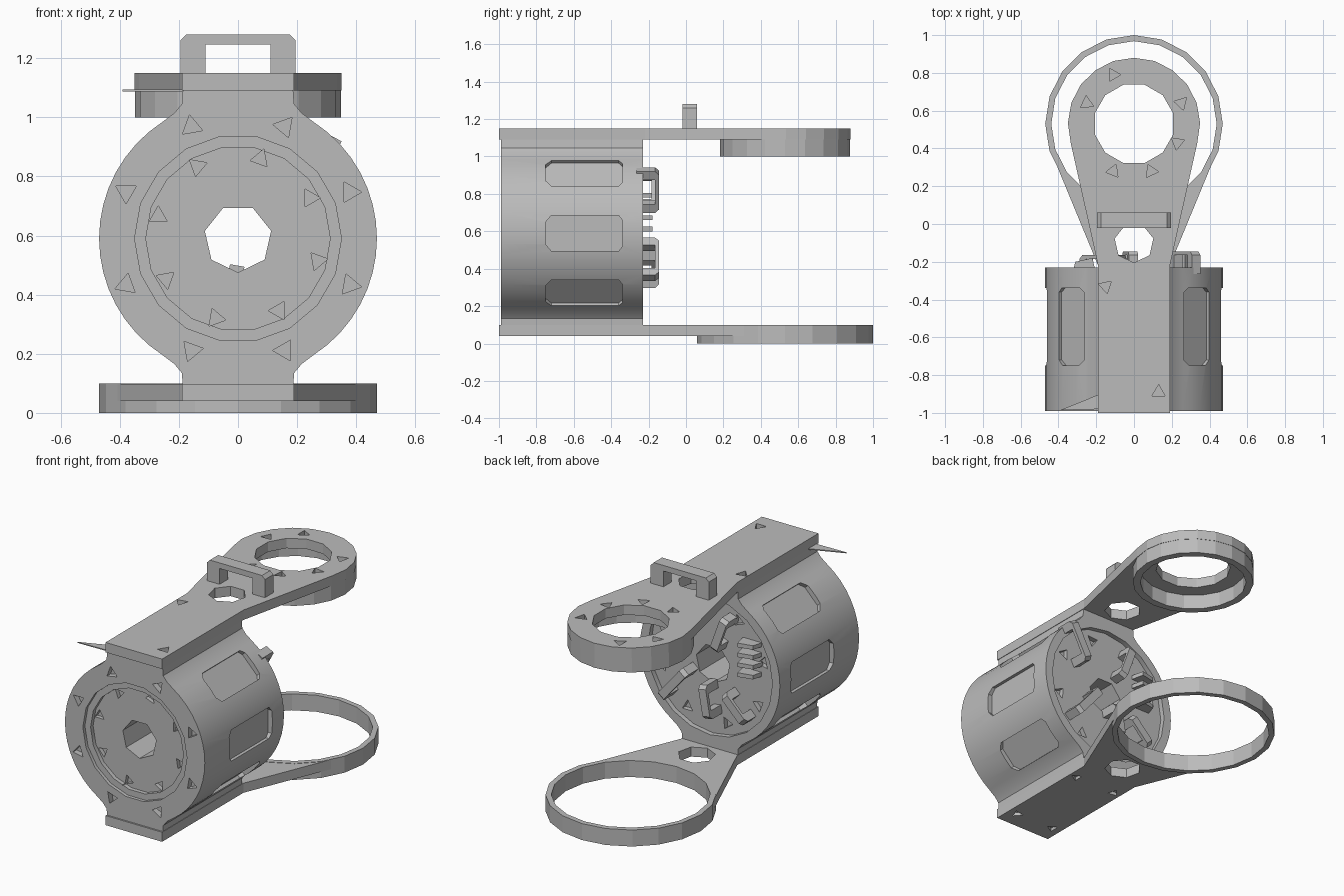
import bpy, bmesh, math
from mathutils import Matrix, Vector

if "Cube" in bpy.data.objects:
    bpy.data.objects.remove(bpy.data.objects["Cube"])

grey = bpy.data.materials.new("plain_grey")
grey.use_nodes = True
grey.diffuse_color = (0.5, 0.5, 0.5, 1)
grey.node_tree.nodes["Principled BSDF"].inputs["Base Color"].default_value = (0.5, 0.5, 0.5, 1)

CZ = 0.59          # height of the housing axis
RY = 0.53          # centre of both arm rings


def arc(r, a0, a1, n, cx=0, cy=0):
    """Points along an arc, angles in degrees."""
    angles = [math.radians(a0 + (a1 - a0) * i / (n - 1)) for i in range(n)]
    return [(cx + r * math.cos(a), cy + r * math.sin(a)) for a in angles]


def ngon(r, n, cx=0, cy=0, turn=0):
    return arc(r, turn, turn + 360, n + 1, cx, cy)[:-1]


def prism(name, pts, axis, lo, hi, matrix=None):
    """Extrude an outline along one axis."""
    place = {"x": lambda a, b, h: (h, a, b),
             "y": lambda a, b, h: (a, h, b),
             "z": lambda a, b, h: (a, b, h)}[axis]
    bm = bmesh.new()
    low = [bm.verts.new(place(a, b, lo)) for a, b in pts]
    high = [bm.verts.new(place(a, b, hi)) for a, b in pts]
    bm.faces.new(low)
    bm.faces.new(high)
    for i in range(len(pts)):
        j = (i + 1) % len(pts)
        bm.faces.new((low[i], low[j], high[j], high[i]))
    bmesh.ops.recalc_face_normals(bm, faces=bm.faces)
    if matrix:
        bm.transform(matrix)
    me = bpy.data.meshes.new(name)
    bm.to_mesh(me)
    bm.free()
    me.materials.append(grey)
    ob = bpy.data.objects.new(name, me)
    bpy.context.collection.objects.link(ob)
    return ob


def activate(ob):
    bpy.ops.object.select_all(action="DESELECT")
    ob.select_set(True)
    bpy.context.view_layer.objects.active = ob


def cut(ob, *args):
    """Subtract a prism from an object."""
    tool = prism("cutter", *args)
    tool.hide_render = True
    mod = ob.modifiers.new("cut", "BOOLEAN")
    mod.operation, mod.solver, mod.object = "DIFFERENCE", "EXACT", tool
    activate(ob)
    bpy.ops.object.modifier_apply(modifier=mod.name)
    bpy.data.objects.remove(tool)


def smooth(ob, angle=25):
    activate(ob)
    bpy.ops.object.shade_smooth_by_angle(angle=math.radians(angle))


# Housing: round drum with a neck above and below
quarter = arc(0.47, 0, 57, 9) + [(0.215, 0.425), (0.19, 0.455), (0.186, 0.51)]
half = quarter + [(-x, z) for x, z in reversed(quarter)]
outline = half + [(x, -z) for x, z in reversed(half[1:-1])]
housing = prism("housing", [(x, z + CZ) for x, z in outline], "y", -0.99, -0.23)

# Stepped front recess, rear recess and central bore
cut(housing, ngon(0.35, 18, 0, CZ), "y", -1.1, -0.97)
cut(housing, ngon(0.312, 18, 0, CZ), "y", -1.1, -0.945)
cut(housing, ngon(0.42, 20, 0, CZ), "y", -0.26, -0.1)
cut(housing, ngon(0.115, 7, 0, CZ, 13), "y", -1.1, 0)

# Side pockets with clipped corners
pocket = [(-0.75, -0.06), (-0.72, -0.095), (-0.36, -0.095), (-0.34, -0.07),
          (-0.34, 0.07), (-0.36, 0.095), (-0.72, 0.095), (-0.75, 0.06)]
for turn in (-44, 0, 44, 136, 180, 224):
    m = Matrix.Translation((0, 0, CZ)) @ Matrix.Rotation(math.radians(turn), 4, "Y")
    cut(housing, pocket, "x", 0.44, 0.6, m)

# Screw sockets around both faces
for i in range(8):
    a = math.radians(22.5 + 45 * i)
    cut(housing, ngon(0.04, 3, 0.41 * math.cos(a), CZ + 0.41 * math.sin(a), 50 * i),
        "y", -1.1, -0.955)
    b = a + 0.12
    cut(housing, ngon(0.035, 3, 0.28 * math.cos(b), CZ + 0.28 * math.sin(b), 70 * i),
        "y", -1.1, -0.92)
    cut(housing, ngon(0.04, 3, 0.35 * math.cos(b), CZ + 0.35 * math.sin(b), 35 * i),
        "y", -0.29, 0)
smooth(housing)


def arm_outline(r, start, n):
    return ([(-0.19, -1), (0.19, -1), (0.19, -0.22)]
            + arc(r, start, 180 - start, n, 0, RY) + [(-0.19, -0.22)])


# Upper arm with its eye, window and sockets
upper_arm = prism("upper_arm", arm_outline(0.35, -17, 13), "z", 1.09, 1.15)
cut(upper_arm, ngon(0.215, 12, 0, RY, 15), "z", 0.9, 1.3)
cut(upper_arm, ngon(0.105, 7, 0, -0.1, 13), "z", 0.9, 1.3)
sockets = [(-0.11, 0.79), (0.25, 0.64), (-0.25, 0.64), (0.23, 0.43),
           (-0.11, 0.28), (0.09, 0.28), (-0.15, -0.33), (0.13, -0.89)]
for i, (x, y) in enumerate(sockets):
    cut(upper_arm, ngon(0.04, 3, x, y, 47 * i), "z", 1.12, 1.3)

# Skirt below the upper eye
upper_skirt = prism("upper_skirt", ngon(0.348, 20, 0, RY), "z", 1.0, 1.1)
cut(upper_skirt, ngon(0.305, 18, 0, RY), "z", 0.9, 1.2)

# Lower arm with a large open hoop
lower_arm = prism("lower_arm", arm_outline(0.462, -24, 17), "z", 0.04, 0.098)
cut(lower_arm, ngon(0.438, 20, 0, RY), "z", -0.1, 0.3)
cut(lower_arm, ngon(0.105, 7, 0, -0.1, 13), "z", -0.1, 0.3)
for i, (x, y) in enumerate([(-0.13, -0.89), (0.13, -0.89), (-0.14, -0.35), (0.14, -0.35)]):
    cut(lower_arm, ngon(0.035, 3, x, y, 40 * i), "z", -0.1, 0.06)
lower_hoop = prism("lower_hoop", ngon(0.47, 20, 0, RY, 90), "z", 0, 0.1)
cut(lower_hoop, ngon(0.438, 20, 0, RY), "z", -0.1, 0.3)


# Staple shape shared by the carrying handle and the rear brackets
def staple(w, h, t, c):
    return [(-w, 0), (-w, h - c), (-w + c, h), (w - c, h), (w, h - c), (w, 0),
            (w - t, 0), (w - t, h - t * 0.4), (t - w, h - t * 0.4), (t - w, 0)]


prism("carrying_handle", [(x, z + 1.14) for x, z in staple(0.195, 0.14, 0.085, 0.02)],
      "y", -0.02, 0.06)

# Rear brackets: x, z, direction in degrees, half length, height
brackets = [(0.27, 0.82, 62, 0.125, 0.12), (0.2, 0.45, 130, 0.13, 0.12),
            (-0.02, 0.4, 80, 0.1, 0.12), (-0.2, 0.4, 45, 0.1, 0.1),
            (-0.1, 0.82, 110, 0.11, 0.1)]
for i, (x, z, turn, w, h) in enumerate(brackets):
    m = (Matrix.Translation((x, -0.265, z)) @ Matrix.Rotation(math.radians(-turn), 4, "Y")
         @ Matrix.Rotation(math.radians(-90), 4, "X"))
    prism("rear_bracket_%d" % (i + 1), staple(w, h, 0.05, 0.02), "y", -0.025, 0.025, m)

# Bank of small fins on the rear face
for i in range(4):
    z = 0.6 + 0.06 * i
    prism("rear_fin_%d" % (i + 1),
          [(-0.33, -0.27), (-0.2, -0.27), (-0.22, -0.18), (-0.31, -0.2)], "z", z, z + 0.025)

# Thin sliver at the upper front corner
prism("corner_sliver", [(-0.39, -0.985), (-0.18, -0.98), (-0.18, -0.9)], "z", 1.088, 1.094)
